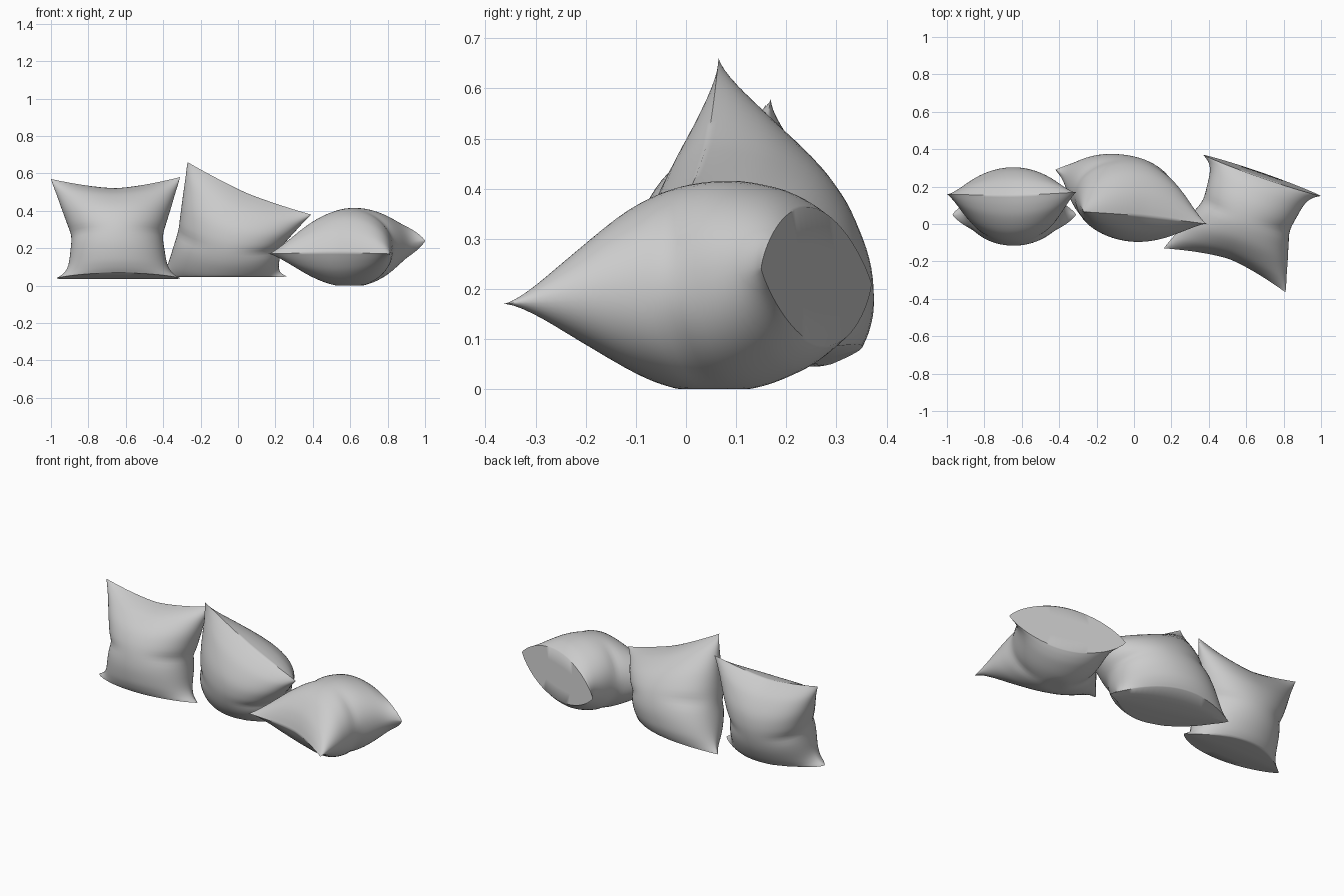
import bpy, bmesh, math
from mathutils import Vector

if "Cube" in bpy.data.objects:
    bpy.data.objects.remove(bpy.data.objects["Cube"])

# Cushion keys from base to top: height share, seam width share, thickness share
KEYS = [
    (0.00, 1.00, 0.66),
    (0.05, 0.88, 0.77),
    (0.13, 0.80, 0.88),
    (0.27, 0.755, 0.98),
    (0.42, 0.73, 1.00),
    (0.56, 0.79, 0.95),
    (0.70, 0.86, 0.81),
    (0.85, 0.93, 0.53),
    (0.94, 0.975, 0.26),
    (1.00, 1.00, 0.00),
]


def spline(keys, steps):
    """Smooth rows through the keys."""
    rows = []
    pts = [Vector(k) for k in keys]
    for i in range(len(pts) - 1):
        a, b = pts[max(i - 1, 0)], pts[i]
        c, d = pts[i + 1], pts[min(i + 2, len(pts) - 1)]
        for j in range(steps):
            t = j / steps
            rows.append(0.5 * (2 * b + (c - a) * t + (2 * a - 5 * b + 4 * c - d) * t * t
                               + (3 * b - a - 3 * c + d) * t ** 3))
    rows.append(pts[-1])
    return rows


def cushion(name, bl, br, tl, tr, thick, dip, floor, pinch=(1, 1), base_p=0.8, cols=32):
    bl, br, tl, tr = map(Vector, (bl, br, tl, tr))
    up = ((tl + tr) - (bl + br)).normalized()
    normal = ((br - bl) + (tr - tl)).cross(up).normalized()
    # flat base: first rows close the bottom onto its seam
    rows = [Vector((0, 1, 0)), Vector((0, 1, 0.3))] + spline(KEYS, 4)
    bm = bmesh.new()
    for side in (-1, 1):
        grid = []
        for s, width, depth in rows:
            line = []
            # base ends in thin tabs, body is boxy, top is a pinched seam
            p = 0.45 + 0.12 * s * s + (base_p - 0.45) * math.exp(-s / 0.08)
            for i in range(cols + 1):
                u = math.sin(math.pi * (i / cols - 0.5))
                puff = max(0, 1 - u * u) ** p
                k = 1 - (1 - width) * pinch[0 if u < 0 else 1]
                h = (1 + u * k) / 2
                co = bl.lerp(br, h).lerp(tl.lerp(tr, h), s)
                co += normal * side * thick * max(depth, 0) * puff
                co -= up * dip * (1 - abs(u) ** 1.5) * s ** 3
                # small gathers running in from the side seams
                gather = math.exp(-((s - 0.42) / 0.05) ** 2) * abs(u) ** 3 * puff
                co -= normal * side * 0.03 * gather
                co.z = max(co.z, floor)
                line.append(bm.verts.new(co))
            grid.append(line)
        for a, b in zip(grid, grid[1:]):
            for i in range(cols):
                bm.faces.new((a[i], a[i + 1], b[i + 1], b[i]))
    bmesh.ops.remove_doubles(bm, verts=bm.verts, dist=0.0005)
    bmesh.ops.dissolve_degenerate(bm, edges=bm.edges, dist=0.0001)
    bmesh.ops.recalc_face_normals(bm, faces=bm.faces)
    mesh = bpy.data.meshes.new(name)
    bm.to_mesh(mesh)
    bm.free()
    obj = bpy.data.objects.new(name, mesh)
    bpy.context.collection.objects.link(obj)
    bpy.ops.object.select_all(action='DESELECT')
    obj.select_set(True)
    bpy.context.view_layer.objects.active = obj
    bpy.ops.object.shade_smooth_by_angle(angle=math.radians(50))
    return obj


# Upright cushion on the left
cushion("left_cushion", (-0.97, 0.05, 0.04), (-0.31, 0.05, 0.04),
        (-1.0, 0.16, 0.57), (-0.31, 0.17, 0.58), 0.205, 0.055, 0.035)

# Leaning cushion in the middle with one raised corner
cushion("middle_cushion", (-0.42, 0.29, 0.05), (0.26, 0.11, 0.05),
        (-0.27, 0.065, 0.66), (0.39, 0.0, 0.38), 0.222, 0.03, 0.045,
        pinch=(0.45, 0.9), base_p=1.0)

# Lying cushion on the right, base turned to the back
cushion("right_cushion", (0.37, 0.37, 0.21), (1.0, 0.15, 0.24),
        (0.16, -0.13, 0.17), (0.81, -0.365, 0.17), 0.21, 0.065, 0.0)
